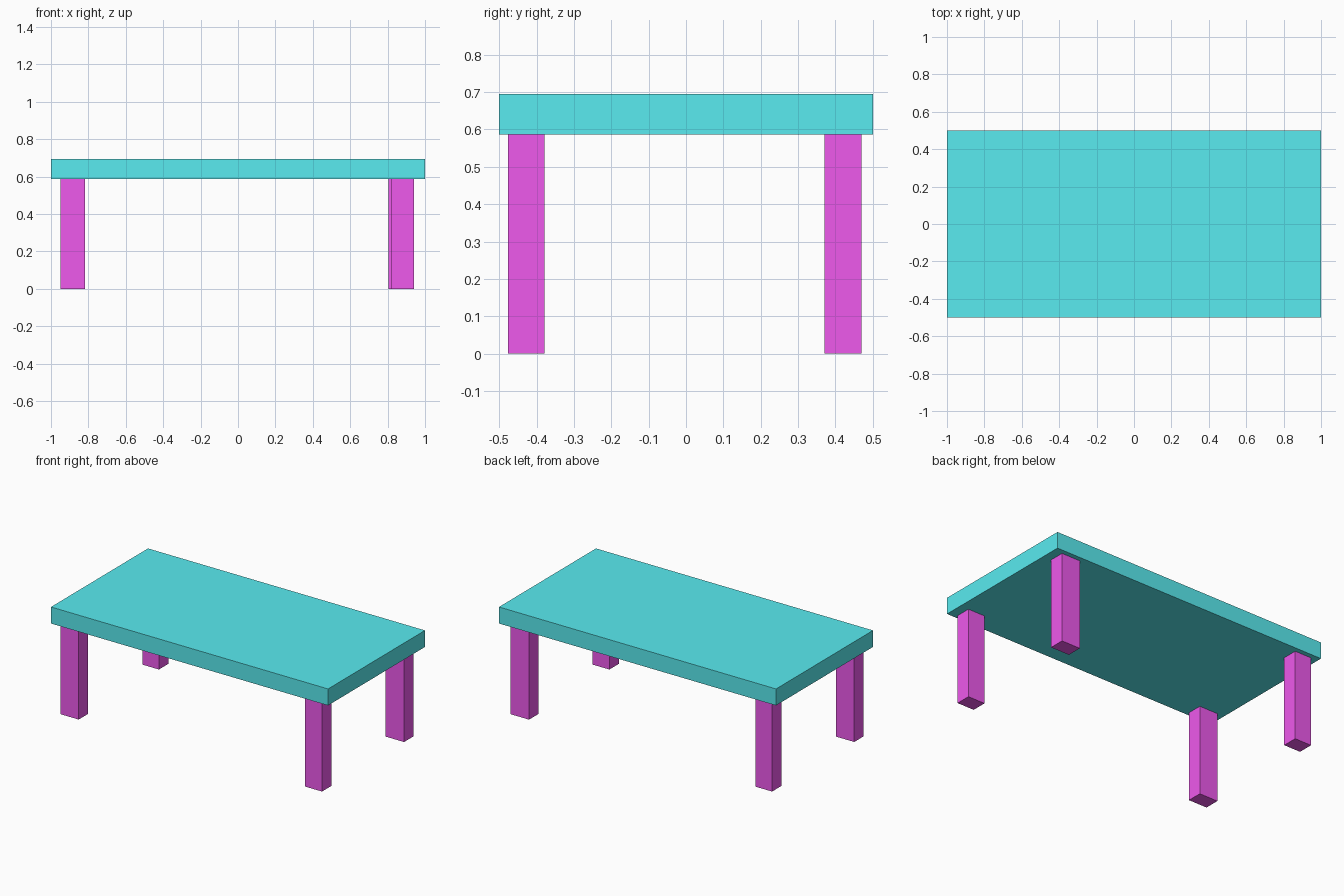
import bpy

if "Cube" in bpy.data.objects:
    bpy.data.objects.remove(bpy.data.objects["Cube"])

def material(name, color):
    m = bpy.data.materials.new(name)
    m.diffuse_color = color
    m.use_nodes = True
    m.node_tree.nodes["Principled BSDF"].inputs["Base Color"].default_value = m.diffuse_color
    return m

def box(name, x, y, z, mat):
    """Box spanning the given (min, max) range on each axis."""
    spans = (x, y, z)
    bpy.ops.mesh.primitive_cube_add(size=1, location=[(a + b) / 2 for a, b in spans])
    ob = bpy.context.object
    ob.name = name
    ob.scale = [b - a for a, b in spans]
    bpy.ops.object.transform_apply(location=False, rotation=False, scale=True)
    ob.data.materials.append(mat)
    return ob

cyan = material("cyan", (0.1, 0.83, 0.87, 1))
magenta = material("magenta", (0.86, 0.1, 0.84, 1))

UNDERSIDE = 0.587

# Tabletop slab
box("tabletop", (-1, 1), (-0.5, 0.5), (UNDERSIDE, 0.695), cyan)

# Four legs, slightly different in width
front, back = (-0.476, -0.378), (0.37, 0.469)
legs = {
    "front_left_leg": ((-0.95, -0.817), front),
    "front_right_leg": ((0.818, 0.94), front),
    "back_left_leg": ((-0.95, -0.83), back),
    "back_right_leg": ((0.805, 0.94), back),
}
for name, (x, y) in legs.items():
    box(name, x, y, (0, UNDERSIDE), magenta)
